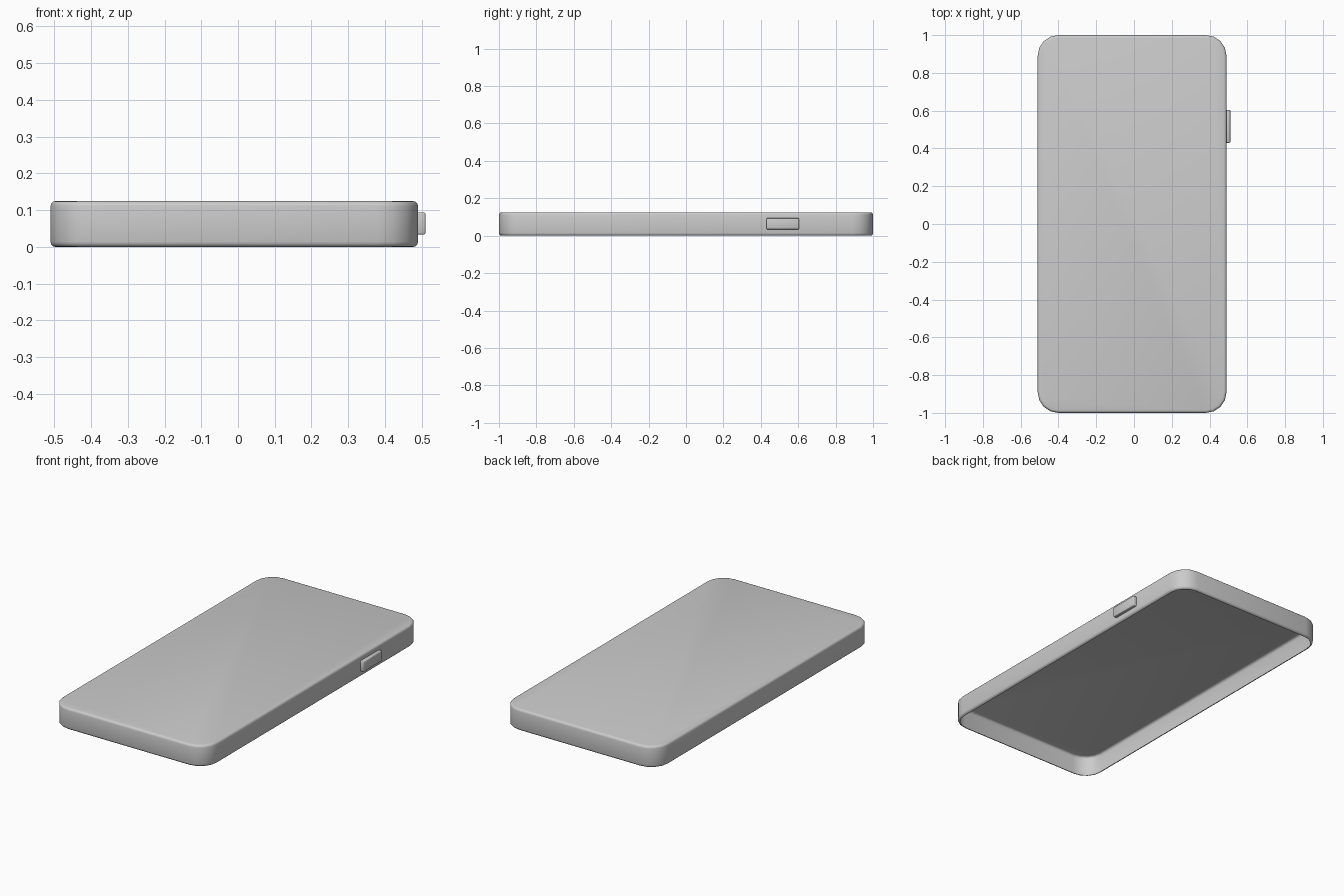
import bpy, bmesh, math

if "Cube" in bpy.data.objects:
    bpy.data.objects.remove(bpy.data.objects["Cube"])

grey = bpy.data.materials.new("plain grey")
grey.diffuse_color = (0.6, 0.6, 0.6, 1)
grey.use_nodes = True
grey.node_tree.nodes["Principled BSDF"].inputs["Base Color"].default_value = grey.diffuse_color


def outline(half_x, half_y, radius, z, segments=4):
    """Points of a rounded rectangle, counter-clockwise."""
    pts = []
    for i, (sx, sy) in enumerate([(1, 1), (-1, 1), (-1, -1), (1, -1)]):
        for k in range(segments + 1):
            a = math.pi / 2 * (i + k / segments)
            pts.append((sx * (half_x - radius) + radius * math.cos(a),
                        sy * (half_y - radius) + radius * math.sin(a), z))
    return pts


def finish(name, bm, location):
    mesh = bpy.data.meshes.new(name)
    bm.to_mesh(mesh)
    bm.free()
    mesh.materials.append(grey)
    for p in mesh.polygons:
        p.use_smooth = True
    obj = bpy.data.objects.new(name, mesh)
    obj.location = location
    bpy.context.collection.objects.link(obj)
    return obj


# Case: rounded tray, closed on top and open underneath with a curled rim
height, edge, steps = 0.125, 0.014, 3
levels = []
for k in range(steps + 1):
    a = math.pi / 2 * k / steps
    levels.append((edge * (1 - math.sin(a)), edge * (1 - math.cos(a))))
profile = levels + [(inset, height - z) for inset, z in reversed(levels)]

bm = bmesh.new()
rings = [[bm.verts.new(p) for p in outline(0.5 - d, 1 - d, 0.11 - d, z)]
         for d, z in profile]
for low, high in zip(rings, rings[1:]):
    n = len(low)
    for i in range(n):
        j = (i + 1) % n
        bm.faces.new((low[i], low[j], high[j], high[i]))
bm.faces.new(rings[-1])
finish("case", bm, (-0.01, 0, 0))

# Side button: small softened block set into the right wall
bm = bmesh.new()
bmesh.ops.create_cube(bm, size=1)
bmesh.ops.scale(bm, vec=(0.03, 0.174, 0.06), verts=bm.verts)
bmesh.ops.bevel(bm, geom=bm.edges[:], offset=0.004, segments=2,
                profile=0.5, affect='EDGES')
finish("side_button", bm, (0.495, 0.517, 0.064))
